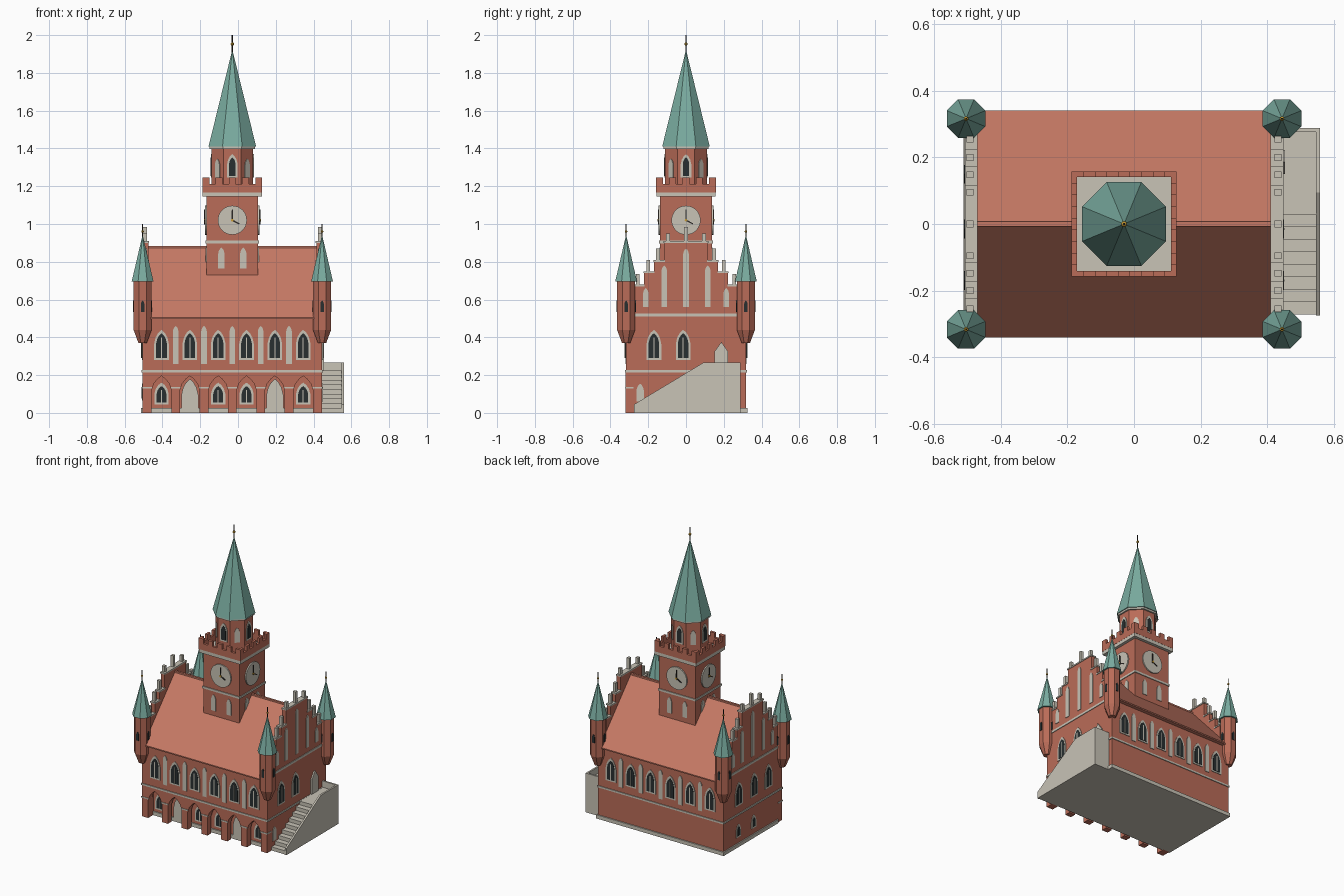
import bpy, bmesh, math
from mathutils import Matrix, Vector

if "Cube" in bpy.data.objects:
    bpy.data.objects.remove(bpy.data.objects["Cube"])

def mat(name, r, g, b):
    m = bpy.data.materials.new(name)
    lin = lambda c: (c / 255 / 12.92) if c < 11 else ((c / 255 + 0.055) / 1.055) ** 2.4
    m.diffuse_color = (lin(r), lin(g), lin(b), 1)
    m.use_nodes = True
    m.node_tree.nodes["Principled BSDF"].inputs["Base Color"].default_value = m.diffuse_color
    return m

BRICK = mat("red_brick", 186, 108, 88)
TILE = mat("roof_tile", 198, 121, 101)
STONE = mat("pale_stone", 200, 195, 182)
COPPER = mat("green_copper", 122, 172, 160)
GLASS = mat("dark_glass", 40, 47, 48)
GOLD = mat("gold", 200, 155, 50)
IRON = mat("dark_iron", 42, 38, 36)

XC, HX, HY = -0.03, 0.475, 0.317      # centre and half size of the hall
HALF = math.pi / 2

def finish(name, bm, m, matrix=None):
    if matrix:
        bm.transform(matrix)
    bmesh.ops.recalc_face_normals(bm, faces=bm.faces)
    me = bpy.data.meshes.new(name)
    bm.to_mesh(me)
    bm.free()
    me.materials.append(m)
    ob = bpy.data.objects.new(name, me)
    bpy.context.collection.objects.link(ob)
    return ob

def box(name, x0, x1, y0, y1, z0, z1, m):
    bm = bmesh.new()
    bmesh.ops.create_cube(bm, size=1)
    t = Matrix.Translation(((x0 + x1) / 2, (y0 + y1) / 2, (z0 + z1) / 2))
    return finish(name, bm, m, t @ Matrix.Diagonal((x1 - x0, y1 - y0, z1 - z0, 1)))

def ring(name, cx, cy, hx, hy, z0, z1, m):
    return box(name, cx - hx, cx + hx, cy - hy, cy + hy, z0, z1, m)

def prism(name, pts, depth, m, matrix=None):
    """Profile in local x/z, pushed out along local -y."""
    bm = bmesh.new()
    f = bm.faces.new([bm.verts.new((x, 0, z)) for x, z in pts])
    r = bmesh.ops.extrude_face_region(bm, geom=[f])
    bmesh.ops.translate(bm, vec=(0, -depth, 0),
                        verts=[v for v in r["geom"] if isinstance(v, bmesh.types.BMVert)])
    return finish(name, bm, m, matrix)

def octagon(name, cx, cy, levels, m):
    """Stack of octagons from (apothem, z) pairs, flat sides to the front."""
    bm = bmesh.new()
    rows = []
    for a, z in levels:
        r = a / math.cos(math.pi / 8)
        rows.append([bm.verts.new((cx + r * math.cos((i + .5) * math.pi / 4),
                                   cy + r * math.sin((i + .5) * math.pi / 4), z)) for i in range(8)])
    for a, b in zip(rows, rows[1:]):
        for i in range(8):
            bm.faces.new((a[i], a[(i + 1) % 8], b[(i + 1) % 8], b[i]))
    bm.faces.new(rows[0])
    bm.faces.new(rows[-1])
    return finish(name, bm, m)

def wall(cx, cy, dist, ang, u, z):
    """Frame on a wall facing ang (0 = front, 90 deg = right), u along the wall."""
    return Matrix.Translation((cx, cy, 0)) @ Matrix.Rotation(ang, 4, 'Z') @ Matrix.Translation((u, -dist, z))

def arch(w, h):
    rise = min(0.95 * w, h * .5)
    s, k = w / 2, h - rise
    return [(-s, 0), (s, 0), (s, k), (s * .8, k + rise * .45), (s * .45, k + rise * .78), (0, h),
            (-s * .45, k + rise * .78), (-s * .8, k + rise * .45), (-s, k)]

def niche(name, frame, w, h, m=STONE, d=.004):
    prism(name, arch(w, h), d, m, frame)

def window(name, frame, w, h, mullion=True):
    niche(name + "_frame", frame, w, h)
    up = frame @ Matrix.Translation((0, 0, .01))
    niche(name + "_glass", up, w - .022, h - .028, GLASS, .006)
    if mullion:
        prism(name + "_mullion", [(-.003, 0), (.003, 0), (.003, h - .05), (-.003, h - .05)], .008, STONE, up)

def finial(name, cx, cy, z0, z1, r):
    octagon(name + "_rod", cx, cy, [(r * .35, z0), (r * .35, z1)], IRON)
    bm = bmesh.new()
    bmesh.ops.create_uvsphere(bm, u_segments=8, v_segments=6, radius=r)
    finish(name + "_ball", bm, GOLD, Matrix.Translation((cx, cy, (z0 + z1) / 2)))

# Hall: recessed ground floor, upper floor, plinth and string course
FY = -0.26
box("ground_floor", XC - HX, XC + HX, FY, HY, 0.002, .22, BRICK)
box("upper_floor", XC - HX, XC + HX, -HY, HY, .2, .51, BRICK)
box("plinth", XC - HX - .008, XC + HX + .008, FY - .008, HY + .008, 0, .025, STONE)
ring("string_course", XC, 0, HX + .005, HY + .005, .214, .226, STONE)

# Arcade: pointed screen wall carried on seven piers
piers = [XC + (i - 3) * .15 for i in range(7)]
bays = [XC + (i - 2.5) * .15 for i in range(6)]
prof = [(XC - HX, .215), (XC - HX, .12)]
for b in bays:
    prof += [(b - .052, .12), (b - .04, .155), (b - .02, .18), (b, .195), (b + .02, .18), (b + .04, .155), (b + .052, .12)]
prof += [(XC + HX, .12), (XC + HX, .215)]
prism("arcade_screen", prof, .04, BRICK, Matrix.Translation((0, -.28, 0)))
for i, p in enumerate(piers):
    end = i in (0, 6)
    x0 = XC - HX if i == 0 else p - .023
    x1 = XC + HX if i == 6 else p + .023
    box("arcade_pier", x0, x1, -.32, FY + .002 if end else -.28, 0, .125, BRICK)
    box("pier_capital", x0 - .003, x1 + .003, -.323, -.277, .128, .137, STONE)
for x in (XC - HX, XC + HX - .046):
    box("arcade_end_wall", x, x + .046, -.318, FY + .002, .12, .215, BRICK)
for i, b in enumerate(bays):
    frame = wall(0, 0, -FY, 0, b, 0)
    if i in (1, 4):
        niche("front_door", frame, .09, .18, STONE, .009)
    else:
        window("arcade_window", frame @ Matrix.Translation((0, 0, .045)), .075, .115)

# Upper windows and blind niches, front and back
for ang, sgn in ((0, 1), (math.pi, -1)):
    for b in bays:
        window("hall_window", wall(0, 0, HY, ang, sgn * b, .28), .078, .16)
    for p in piers[1:-1]:
        niche("hall_niche", wall(0, 0, HY, ang, sgn * p, .26), .03, .2)

# Main roof
prism("main_roof", [(-.342, .497), (.342, .497), (.342, .505), (0, .88), (-.342, .505)], .90, TILE,
      Matrix.Translation((XC + .45, 0, 0)) @ Matrix.Rotation(HALF, 4, 'Z') @ Matrix.Translation((0, .9, 0)))
box("roof_ridge", XC - .45, XC + .45, -.007, .007, .87, .883, TILE)

# Stepped gables, with stone copings, pinnacles and niches
steps = [(.27, .67), (.222, .74), (.17, .80), (.115, .90)]
for side in (-1, 1):
    xo, xi = XC + side * HX, XC + side * (HX - .03)
    xa, xb = min(xo, xi), max(xo, xi)
    pts = [(-HY, .5), (HY, .5)]
    for w, z in steps:
        pts += [(w, pts[-1][1]), (w, z)]
    half = pts[2:]
    pts = [(-.29, .5), (.29, .5), (.27, .53)] + half[1:] + [(-y, z) for y, z in reversed(half[1:])] + [(-.27, .53)]
    prism("stepped_gable", pts, .03, BRICK, wall(XC, 0, HX - .03, side * HALF, 0, 0))
    inner = [s[0] for s in steps[1:]] + [None]
    for (w, z), nxt in zip(steps, inner):
        spans = [(-w, w)] if nxt is None else [(-w, -nxt), (nxt, w)]
        for a, b in spans:
            box("gable_coping", xa - .004, xb + .004, a - .003, b + .003, z, z + .009, STONE)
    px = XC + side * .463
    for y, z0, z1 in ((.255, .66, .735), (.2, .73, .81), (.148, .79, .87), (.095, .89, .95), (0, .89, .985)):
        for s in ((-1, 1) if y else (1,)):
            ring("gable_pinnacle", px, s * y, .01, .01, z0, z1, STONE)
    box("gable_band", xa - .004, xb + .004, -.27, .27, .51, .525, STONE)
    ang = side * HALF
    for y, h in ((-.213, .1), (-.115, .22), (0, .31), (.115, .22), (.213, .1)):
        niche("gable_niche", wall(XC, 0, HX, ang, y, .56), .03, h)
    # End wall windows, with a door onto the stair landing on the right
    for y in (-.17, -.015, .15):
        if side == 1 and y > 0:
            continue
        window("end_window", wall(XC, 0, HX, ang, side * y, .28), .078, .16)
    if side == -1:
        for y in (-.01, .155):
            window("end_ground_window", wall(XC, 0, HX, ang, -y, .065), .05, .09, False)
    else:
        niche("end_ground_niche", wall(XC, 0, HX, ang, -.243, .06), .04, .095)
        prism("landing_door", [(-.036, 0), (.036, 0), (.036, .1), (0, .15), (-.036, .1)], .009, STONE,
              wall(XC, 0, HX, ang, .187, .225))

# Corner turrets
for sx in (-1, 1):
    for sy in (-1, 1):
        cx, cy = XC + sx * HX, sy * HY
        octagon("corner_turret", cx, cy, [(.022, .37), (.048, .44), (.048, .7)], BRICK)
        octagon("turret_roof", cx, cy, [(.058, .695), (.056, .703), (.002, .935)], COPPER)
        finial("turret_finial", cx, cy, .92, 1.0, .007)
        for k in range(4):
            niche("turret_slit", wall(cx, cy, .048, k * HALF, 0, .535), .018, .06, GLASS, .003)

# Clock tower
T = .137
ring("tower_shaft", XC, 0, T, T, .5, 1.16, BRICK)
ring("tower_band", XC, 0, T + .005, T + .005, .898, .912, STONE)
ring("tower_cornice", XC, 0, .157, .157, 1.145, 1.168, STONE)
disc = [(.077 * math.cos(i * math.pi / 16), .077 * math.sin(i * math.pi / 16)) for i in range(32)]
for k in range(4):
    a = k * HALF
    for u in (-.058, .058):
        niche("tower_niche", wall(XC, 0, T, a, u, .765), .034, .11)
    face = wall(XC, 0, T, a, 0, 1.02)
    prism("clock_face", disc, .008, STONE, face)
    prism("clock_minute_hand", [(-.004, -.008), (.004, -.008), (.003, .058), (-.003, .058)], .012, IRON, face)
    prism("clock_hour_hand", [(-.004, -.006), (.004, -.006), (.003, .042), (-.003, .042)], .0125, IRON,
          face @ Matrix.Rotation(math.radians(118), 4, 'Y'))
    prism("clock_hub", [(x * .09, z * .09) for x, z in disc[::4]], .014, GOLD, face)
    # Battlements
    turn = Matrix.Translation((XC, 0, 0)) @ Matrix.Rotation(a, 4, 'Z')
    box("parapet", -.158, .158, -.158, -.141, 1.168, 1.212, BRICK).matrix_world = turn
    for i in range(5):
        u = (i - 2) * .07
        box("merlon", max(u - .018, -.158), min(u + .018, .158), -.158, -.141, 1.21, 1.245, BRICK).matrix_world = turn

# Octagonal lantern and spire
octagon("lantern", XC, 0, [(.11, 1.16), (.11, 1.41)], BRICK)
octagon("lantern_cornice", XC, 0, [(.12, 1.398), (.12, 1.414)], STONE)
for k in range(8):
    frame = wall(XC, 0, .11, k * math.pi / 4, 0, 1.245)
    if k % 2 == 0:
        window("lantern_window", frame, .056, .125, False)
    else:
        niche("lantern_niche", frame, .035, .1)
octagon("spire", XC, 0, [(.126, 1.41), (.124, 1.418), (.002, 1.915)], COPPER)
finial("spire_finial", XC, 0, 1.905, 2.0, .009)

# Side stair: steps, landing, outer and back parapets
X0, X1 = XC + HX - .002, .56
for i in range(9):
    y = -.272 + i * .0375
    box("stair_step", X0, X1 - .005, y, .28, 0 if i == 0 else .02 * i + .005 * i, .025 * (i + 1), STONE)
prism("stair_parapet", [(-.275, 0), (.288, 0), (.288, .268), (.095, .268), (-.275, .045)], .012, STONE,
      Matrix.Translation((X1 - .012, 0, 0)) @ Matrix.Rotation(HALF, 4, 'Z'))
box("landing_back_wall", X0, X1, .276, .288, 0, .268, STONE)
